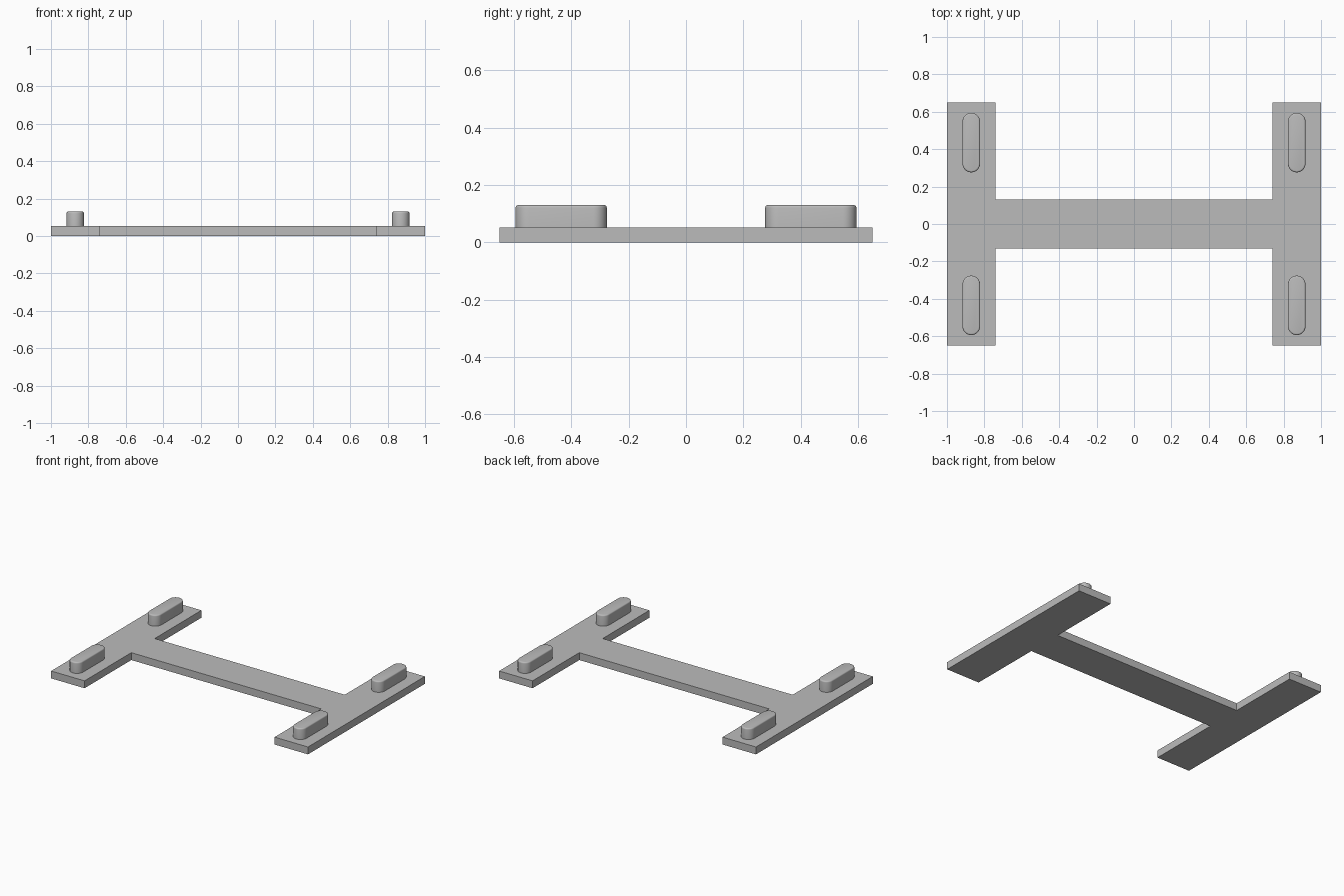
import bpy, bmesh
from math import pi, sin, cos, radians

cube = bpy.data.objects.get("Cube")
if cube:
    bpy.data.objects.remove(cube, do_unlink=True)

grey = bpy.data.materials.new("plain grey")
grey.use_nodes = True
colour = (0.5, 0.5, 0.5, 1)
grey.diffuse_color = colour
grey.node_tree.nodes["Principled BSDF"].inputs["Base Color"].default_value = colour

THICK = 0.052      # plate thickness
PEG_TOP = 0.13     # height of the peg tops
PEG_X, PEG_Y = 0.87, 0.435
PEG_R, PEG_HALF = 0.047, 0.159
FILLET = 0.009


def extrude_outline(name, points, z0, z1, fillet=0):
    """Extrude a closed outline upwards, optionally rounding its top rim."""
    bm = bmesh.new()
    face = bm.faces.new([bm.verts.new((x, y, z0)) for x, y in points])
    extruded = bmesh.ops.extrude_face_region(bm, geom=[face], use_keep_orig=True)
    top = [v for v in extruded["geom"] if isinstance(v, bmesh.types.BMVert)]
    bmesh.ops.translate(bm, verts=top, vec=(0, 0, z1 - z0))
    bmesh.ops.recalc_face_normals(bm, faces=bm.faces)
    if fillet:
        rim = [e for e in bm.edges if all(v.co.z > z1 - 1e-5 for v in e.verts)]
        bmesh.ops.bevel(bm, geom=rim, offset=fillet, segments=4, profile=0.5,
                        affect='EDGES')
    mesh = bpy.data.meshes.new(name)
    bm.to_mesh(mesh)
    bm.free()
    mesh.materials.append(grey)
    obj = bpy.data.objects.new(name, mesh)
    bpy.context.collection.objects.link(obj)
    return obj


# H-shaped base plate, one quarter outline mirrored around
quarter = [(1, 0.65), (0.74, 0.65), (0.74, 0.13)]
outline = quarter + [(-x, y) for x, y in reversed(quarter)]
outline += [(-x, -y) for x, y in outline]
extrude_outline("base_plate", outline, 0, THICK)

# Slot-shaped pegs with rounded top rims, one near each corner
STEPS = 16
for side, sx in (("left", 1), ("right", -1)):
    for end, sy in (("front", -1), ("back", 1)):
        slot = []
        for direction in (1, -1):
            start = 0 if direction == 1 else pi
            for i in range(STEPS + 1):
                a = start + pi * i / STEPS
                slot.append((sx * PEG_X + PEG_R * cos(a),
                             sy * PEG_Y + direction * (PEG_HALF - PEG_R) + PEG_R * sin(a)))
        peg = extrude_outline(f"{end}_{side}_peg", slot, THICK, PEG_TOP, FILLET)
        bpy.ops.object.select_all(action='DESELECT')
        peg.select_set(True)
        bpy.context.view_layer.objects.active = peg
        bpy.ops.object.shade_smooth_by_angle(angle=radians(30))
